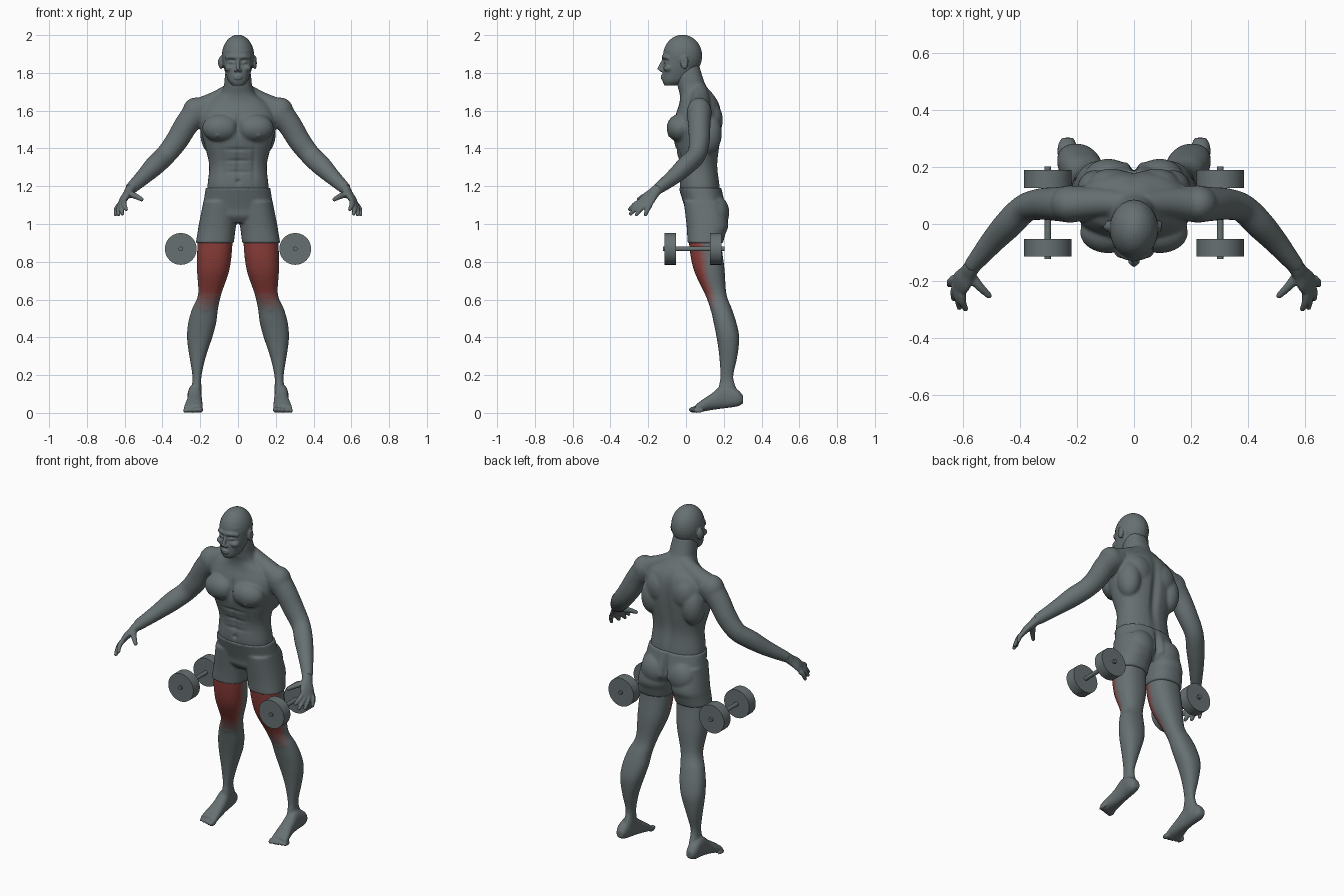
import bpy, bmesh, math
from mathutils import Vector, Matrix

if "Cube" in bpy.data.objects:
    bpy.data.objects.remove(bpy.data.objects["Cube"])

GREY, RED = Vector((.135, .163, .168)), Vector((.27, .05, .043))


def make_material(name, color):
    mat = bpy.data.materials.new(name)
    mat.use_nodes = True
    rgba = (*color, 1)
    mat.diffuse_color = rgba
    mat.node_tree.nodes["Principled BSDF"].inputs["Base Color"].default_value = rgba
    return mat


NAMES = ("slate_grey", "faint_red", "soft_red", "warm_red", "muscle_red")
MATS = [make_material(n, GREY.lerp(RED, i / 4)) for i, n in enumerate(NAMES)]


# Shape helpers
def spline(rows, steps=5):
    """Catmull-Rom interpolation through rows of numbers."""
    rows = [Vector(r) for r in rows]
    pts = [rows[0]] + rows + [rows[-1]]
    out = []
    for a, b, c, d in zip(pts, pts[1:], pts[2:], pts[3:]):
        for i in range(steps):
            t = i / steps
            out.append(b + (c - a) * (t / 2) + (a * 2 - b * 5 + c * 4 - d) * (t * t / 2)
                       + (b * 3 - a - c * 3 + d) * (t ** 3 / 2))
    return out + [rows[-1]]


def skin(bm, rings):
    loops = [[bm.verts.new(p) for p in ring] for ring in rings]
    n = len(loops[0])
    for lo, hi in zip(loops, loops[1:]):
        for i in range(n):
            j = (i + 1) % n
            bm.faces.new((lo[i], lo[j], hi[j], hi[i]))
    bm.faces.new(loops[0][::-1])
    bm.faces.new(loops[-1])


def circle(power, n=32):
    for i in range(n):
        c, s = math.cos(math.tau * i / n), math.sin(math.tau * i / n)
        yield math.copysign(abs(c) ** power, c), math.copysign(abs(s) ** power, s)


def loft(bm, rows, place=lambda t, a, b: (a, b, t)):
    """Rows: position along the axis, then low and high of both cross directions."""
    skin(bm, [[place(t, (a0 + a1 + (a1 - a0) * c) / 2, (b0 + b1 + (b1 - b0) * s) / 2)
               for c, s in circle(.87)] for t, a0, a1, b0, b1 in spline(rows)])


def limb(bm, rows, ref=(0, 1, 0)):
    """Rows: centre point and two radii."""
    pts = spline(rows)
    rings = []
    for i, p in enumerate(pts):
        tan = Vector(pts[min(i + 1, len(pts) - 1)][:3]) - Vector(pts[max(i - 1, 0)][:3])
        side = tan.cross(Vector(ref)).normalized()
        up = side.cross(tan).normalized()
        rings.append([Vector(p[:3]) + side * (c * p[3]) + up * (s * p[4]) for c, s in circle(1, 20)])
    skin(bm, rings)


def ball(bm, center, radii):
    bmesh.ops.create_uvsphere(bm, u_segments=24, v_segments=16, radius=1,
                              matrix=Matrix.Translation(center) @ Matrix.Diagonal((*radii, 1)))


def mirror(bm):
    copy = bmesh.ops.duplicate(bm, geom=bm.verts[:] + bm.edges[:] + bm.faces[:])["geom"]
    for v in copy:
        if isinstance(v, bmesh.types.BMVert):
            v.co.x *= -1
    bmesh.ops.reverse_faces(bm, faces=[f for f in copy if isinstance(f, bmesh.types.BMFace)])


def add_object(name, mesh):
    obj = bpy.data.objects.new(name, mesh)
    bpy.context.collection.objects.link(obj)
    return obj


def fuse(name, bm, voxel, relax, strokes=()):
    """Fuse overlapping shapes into one smooth skin, then press in the sculpt strokes."""
    mesh = bpy.data.meshes.new(name)
    bm.to_mesh(mesh)
    bm.free()
    obj = add_object(name, mesh)
    rem = obj.modifiers.new("fuse", "REMESH")
    rem.mode, rem.voxel_size = "VOXEL", voxel
    smo = obj.modifiers.new("relax", "SMOOTH")
    smo.factor, smo.iterations = .5, relax
    dg = bpy.context.evaluated_depsgraph_get()
    obj.data = bpy.data.meshes.new_from_object(obj.evaluated_get(dg))
    obj.modifiers.clear()
    bpy.data.meshes.remove(mesh)
    obj.data.name = name
    for v in obj.data.vertices:
        for center, radii, push in strokes:
            d = sum(((p - c) / r) ** 2 for p, c, r in zip(v.co, center, radii))
            if d < 9:
                v.co += Vector(push) * math.exp(-d)
    obj.data.materials.clear()
    obj.data.materials.append(MATS[0])
    for f in obj.data.polygons:
        f.use_smooth = True
    return obj


def mirrored_copy(obj, name):
    mesh = obj.data.copy()
    mesh.transform(Matrix.Diagonal((-1, 1, 1, 1)))
    mesh.flip_normals()
    return add_object(name, mesh)


def both(center, radii, push):
    x, y, z = center
    return [(center, radii, push), ((-x, y, z), radii, push)]


# Torso with arms
bm = bmesh.new()
limb(bm, [(.17, .075, 1.61, .06, .06), (.22, .07, 1.585, .07, .065), (.27, .07, 1.53, .064, .06),
          (.325, .07, 1.44, .06, .056), (.383, .055, 1.365, .055, .05), (.44, 0, 1.31, .054, .05),
          (.5, -.065, 1.25, .043, .042), (.572, -.152, 1.183, .031, .029)])
limb(bm, [(.03, .07, 1.705, .045, .045), (.12, .075, 1.65, .052, .052), (.2, .07, 1.605, .065, .06)])
ball(bm, (.225, .07, 1.59), (.07, .066, .08))       # deltoid
ball(bm, (.09, -.03, 1.508), (.1, .073, .075))      # chest muscle
ball(bm, (.135, .12, 1.48), (.065, .07, .11))       # back muscle
ball(bm, (.08, .14, 1.55), (.08, .055, .09))        # shoulder blade
mirror(bm)
loft(bm, [(1.1, -.16, .16, .01, .175), (1.19, -.163, .163, -.032, .18), (1.31, -.153, .153, -.033, .168),
          (1.42, -.178, .178, -.06, .18), (1.5, -.198, .198, -.072, .188), (1.58, -.2, .2, -.055, .188),
          (1.64, -.165, .165, -.035, .175), (1.685, -.1, .1, -.033, .147), (1.73, -.076, .076, -.045, .108),
          (1.78, -.07, .07, -.055, .088), (1.84, -.06, .06, -.05, .07)])
strokes = [((0, .18, 1.43), (.024, .08, .19), (0, -.016, 0)),       # spine
           ((0, -.09, 1.52), (.014, .06, .06), (0, .016, 0)),       # breastbone
           ((0, -.04, 1.32), (.011, .04, .1), (0, .009, 0)),        # belly line
           ((0, -.03, 1.225), (.01, .03, .01), (0, .012, 0))]       # navel
strokes += [((0, -.045, z), (.065, .04, .009), (0, .006, 0)) for z in (1.275, 1.335, 1.395)]
strokes += both((.11, -.1, 1.465), (.011, .03, .011), (0, -.006, 0))
strokes += both((.085, -.04, 1.32), (.012, .04, .09), (0, .006, 0))
fuse("torso", bm, .0065, 10, strokes)

# Head
bm = bmesh.new()
ball(bm, (.09, -.008, 1.855), (.012, .021, .036))   # ear
ball(bm, (.033, -.104, 1.858), (.015, .014, .012))  # eye
ball(bm, (.045, -.092, 1.825), (.026, .028, .02))   # cheek
ball(bm, (.012, -.132, 1.813), (.009, .011, .008))  # nostril
limb(bm, [(0, -.119, 1.882, .014, .01), (.035, -.114, 1.884, .013, .01), (.062, -.088, 1.878, .01, .01)])
mirror(bm)
ball(bm, (0, -.018, 1.89), (.086, .104, .112))
loft(bm, [(1.732, -.028, .028, -.113, -.055), (1.755, -.05, .05, -.124, 0), (1.79, -.064, .064, -.125, .04),
          (1.83, -.075, .075, -.122, .06), (1.87, -.08, .08, -.118, .07), (1.92, -.078, .078, -.116, .07)])
limb(bm, [(0, -.116, 1.868, .009, .011), (0, -.132, 1.838, .01, .012), (0, -.142, 1.815, .012, .011)])
ball(bm, (0, -.125, 1.777), (.024, .012, .013))     # lips
strokes = [((0, -.132, 1.777), (.024, .03, .005), (0, .005, 0))]
strokes += both((.034, -.115, 1.868), (.019, .04, .008), (0, .009, 0))
strokes += both((.034, -.115, 1.843), (.019, .04, .006), (0, .005, 0))
strokes += both((.1, -.012, 1.857), (.012, .01, .02), (-.006, 0, 0))
fuse("head", bm, .005, 3, strokes)

# Hands
bm = bmesh.new()
limb(bm, [(.555, -.132, 1.198, .03, .028), (.572, -.155, 1.18, .03, .026), (.585, -.175, 1.16, .034, .022),
          (.603, -.2, 1.135, .043, .019), (.618, -.218, 1.108, .042, .014)], (.73, -.14, .58))
first, last = Vector((.603, -.245, 1.118)), Vector((.631, -.19, 1.099))
tips = ((.592, -.298, 1.078), (.613, -.293, 1.054), (.633, -.262, 1.05), (.648, -.214, 1.05))
for i, tip in enumerate(tips):
    base, tip = first.lerp(last, i / 3), Vector(tip)
    knuckle = base.lerp(tip, .5) + Vector((.005, -.001, .004))
    limb(bm, [(*base, .014, .014), (*knuckle, .013, .013), (*tip, .01, .01)], (1, 0, .3))
    ball(bm, tip, (.01, .01, .01))
limb(bm, [(.577, -.18, 1.16, .02, .018), (.54, -.222, 1.146, .015, .015), (.51, -.251, 1.13, .011, .011)], (0, 0, 1))
ball(bm, (.51, -.251, 1.13), (.011, .011, .011))
mirrored_copy(fuse("left_hand", bm, .005, 3), "right_hand")

# Shorts
bm = bmesh.new()
loft(bm, [(1.12, .005, .183, -.012, .2), (1.0, .01, .207, .002, .223), (.95, .016, .215, .006, .21),
          (.898, .022, .224, .008, .195)])
ball(bm, (.09, .163, 1.06), (.085, .066, .09))      # buttock
mirror(bm)
loft(bm, [(1.005, -.12, .12, .03, .17), (1.04, -.185, .185, .002, .215), (1.08, -.188, .188, -.005, .215),
          (1.14, -.179, .179, -.023, .2), (1.192, -.171, .171, -.039, .188)])
fuse("shorts", bm, .0065, 4, [((0, .22, 1.06), (.016, .06, .09), (0, -.03, 0))])

# Legs with feet
bm = bmesh.new()
loft(bm, [(1, .03, .2, .02, .19), (.9, .029, .214, .016, .187), (.76, .045, .217, .04, .204),
          (.63, .088, .211, .1, .214), (.55, .106, .243, .13, .243), (.48, .115, .263, .146, .266),
          (.41, .133, .27, .16, .281), (.35, .153, .265, .17, .279), (.28, .175, .254, .178, .268),
          (.19, .194, .241, .182, .25), (.12, .193, .248, .17, .27), (.07, .195, .258, .17, .285)])
ball(bm, (.173, .152, .56), (.032, .025, .036))     # kneecap
loft(bm, [(.303, .213, .253, .05, .09), (.27, .2, .268, .034, .125), (.2, .194, .266, .024, .15),
          (.14, .19, .27, .016, .106), (.09, .187, .281, .007, .072), (.05, .186, .288, .002, .042)],
     lambda t, a, b: (a, t, b))
for i in range(5):
    size = .017 - .0015 * i
    ball(bm, (.199 + .0205 * i, .042 + .006 * i, size), (size * .85, .028, size))
left_leg = fuse("left_leg", bm, .006, 3)
for m in MATS[1:]:
    left_leg.data.materials.append(m)

# Worked thigh muscle: red on the front of the thigh, fading to the sides and knee
FRONT = spline([(.92, .012), (.9, .016), (.76, .04), (.63, .1), (.55, .13), (.5, .14)], 8)
for f in left_leg.data.polygons:
    x, y, z = f.center
    if .53 < z < .92:
        front = min(FRONT, key=lambda p: abs(p[0] - z))[1]
        width = .045 + .045 * min(1, max(0, (z - .55) / .25))
        level = min(1, max(0, (width - y + front) / .045)) * min(1, (z - .53) / .12)
        f.material_index = round(4 * max(0, level))
mirrored_copy(left_leg, "right_leg")

# Dumbbells
bm = bmesh.new()
for y, radius, depth, sides in ((-.083, .084, .062, 48), (.158, .084, .062, 48), (.04, .012, .325, 24)):
    bmesh.ops.create_cone(bm, cap_ends=True, segments=sides, radius1=radius, radius2=radius, depth=depth,
                          matrix=Matrix.Translation((.303, y, .868)) @ Matrix.Rotation(math.pi / 2, 4, "X"))
for f in bm.faces:
    f.smooth = len(f.verts) == 4
mesh = bpy.data.meshes.new("left_dumbbell")
bm.to_mesh(mesh)
bm.free()
mesh.materials.append(MATS[0])
mirrored_copy(add_object("left_dumbbell", mesh), "right_dumbbell")
